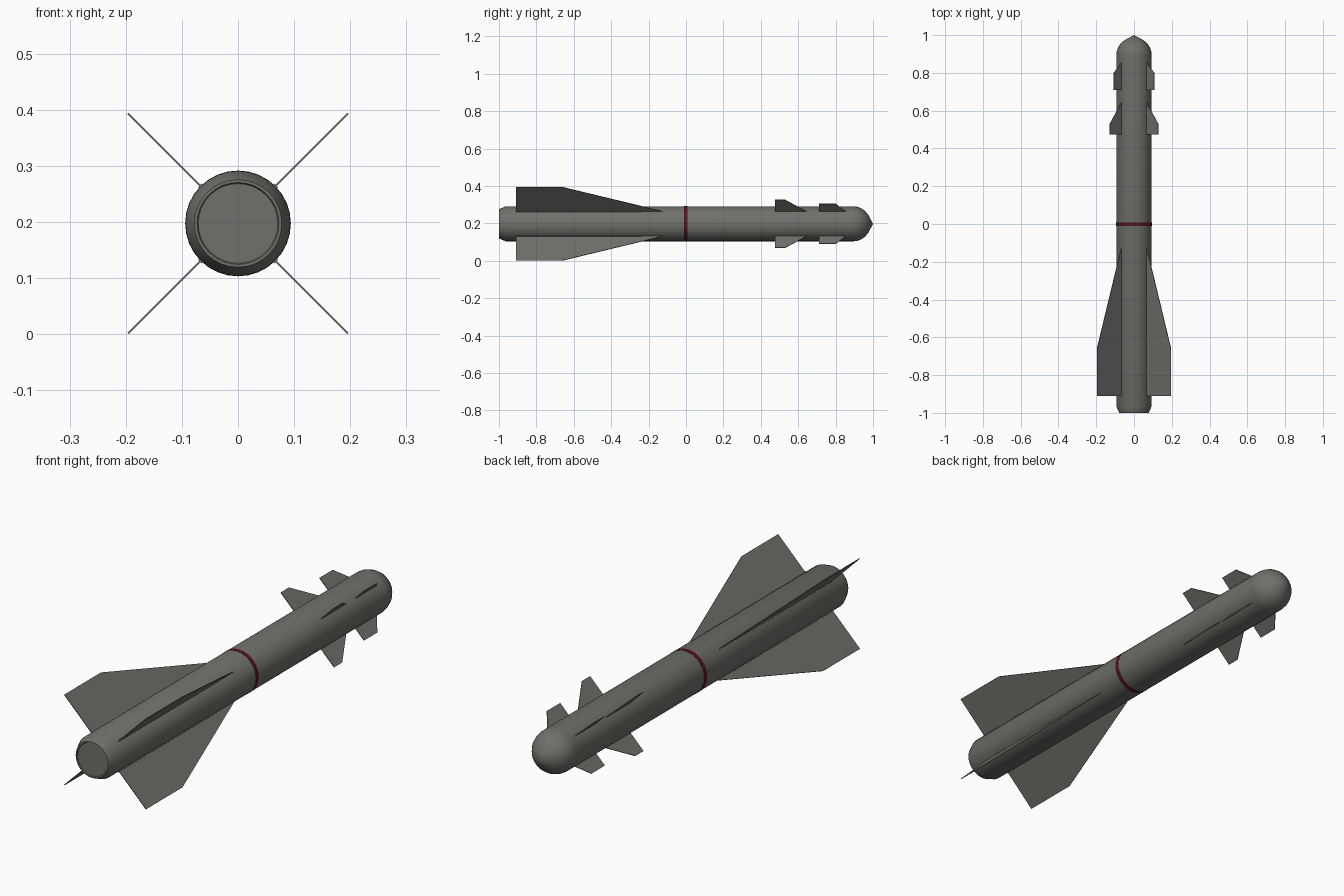
import bpy, bmesh, math
from mathutils import Vector

if "Cube" in bpy.data.objects:
    bpy.data.objects.remove(bpy.data.objects["Cube"])

CZ = 0.1975          # height of the body axis
R = 0.0935           # body radius
SEG = 32


def material(name, rgb):
    m = bpy.data.materials.new(name)
    m.diffuse_color = (*rgb, 1)
    m.use_nodes = True
    m.node_tree.nodes["Principled BSDF"].inputs["Base Color"].default_value = m.diffuse_color
    return m


GREY = material("warm grey", (0.16, 0.16, 0.145))
RED = material("dark red", (0.09, 0.006, 0.012))


def finish(bm, name, mat, smooth=None):
    bmesh.ops.recalc_face_normals(bm, faces=bm.faces)
    me = bpy.data.meshes.new(name)
    bm.to_mesh(me)
    bm.free()
    me.materials.append(mat)
    ob = bpy.data.objects.new(name, me)
    bpy.context.collection.objects.link(ob)
    if smooth:
        bpy.ops.object.select_all(action='DESELECT')
        ob.select_set(True)
        bpy.context.view_layer.objects.active = ob
        bpy.ops.object.shade_smooth_by_angle(angle=math.radians(smooth))
    return ob


def lathe(name, profile, mat, smooth=30, close=False):
    """Revolve (y, radius) points around the body axis."""
    bm = bmesh.new()
    rings = []
    for y, r in profile:
        if r == 0:
            rings.append([bm.verts.new((0, y, CZ))] * SEG)
        else:
            rings.append([bm.verts.new((r * math.cos(2 * math.pi * i / SEG), y,
                                        CZ + r * math.sin(2 * math.pi * i / SEG)))
                          for i in range(SEG)])
    if close:
        rings.append(rings[0])
    for a, b in zip(rings, rings[1:]):
        for i in range(SEG):
            j = (i + 1) % SEG
            bm.faces.new(list(dict.fromkeys((a[i], a[j], b[j], b[i]))))
    return finish(bm, name, mat, smooth)


def fin_set(name, outline, thick):
    """Four diagonal plates; outline is (y, sideways offset) as seen from above."""
    for k in range(4):
        a = math.radians(45 + 90 * k)
        out = Vector((math.cos(a), 0, math.sin(a)))
        side = Vector((-math.sin(a), 0, math.cos(a))) * thick / 2
        bm = bmesh.new()
        layers = [[bm.verts.new(out * (x * math.sqrt(2)) + Vector((0, y, CZ)) + s * side)
                   for y, x in outline] for s in (-1, 1)]
        bm.faces.new(layers[0])
        bm.faces.new(layers[1])
        n = len(outline)
        for i in range(n):
            j = (i + 1) % n
            bm.faces.new((layers[0][i], layers[0][j], layers[1][j], layers[1][i]))
        finish(bm, f"{name}_{k + 1}", GREY)


# Body tube with tapered tail, shallow nozzle recess and rounded nose
lathe("body", [(-0.996, 0), (-0.996, 0.071), (-1, 0.073), (-1, 0.078),
               (-0.965, R), (0.895, R)], GREY)
lathe("nose", [(0.895, R), (0.915, 0.091), (0.935, 0.084), (0.955, 0.071),
               (0.972, 0.052), (0.984, 0.031), (1.0, 0)], GREY)

# Painted band round the middle
lathe("band", [(-0.011, R - 0.002), (-0.011, R + 0.0007),
               (0.008, R + 0.0007), (0.008, R - 0.002)], RED, close=True)

# Large tail wings and their low root fairings
fin_set("tail_wing", [(-0.06, 0.055), (-0.12, 0.066), (-0.66, 0.196),
                      (-0.91, 0.196), (-0.91, 0.055)], 0.003)
fin_set("wing_root", [(-0.2, 0.060), (-0.24, 0.068), (-0.91, 0.068), (-0.91, 0.060)], 0.009)

# Two rows of small forward fins
fin_set("middle_fin", [(0.645, 0.055), (0.645, 0.066), (0.53, 0.128),
                       (0.475, 0.128), (0.475, 0.055)], 0.003)
fin_set("front_fin", [(0.855, 0.055), (0.855, 0.066), (0.80, 0.107),
                      (0.71, 0.107), (0.71, 0.055)], 0.003)
